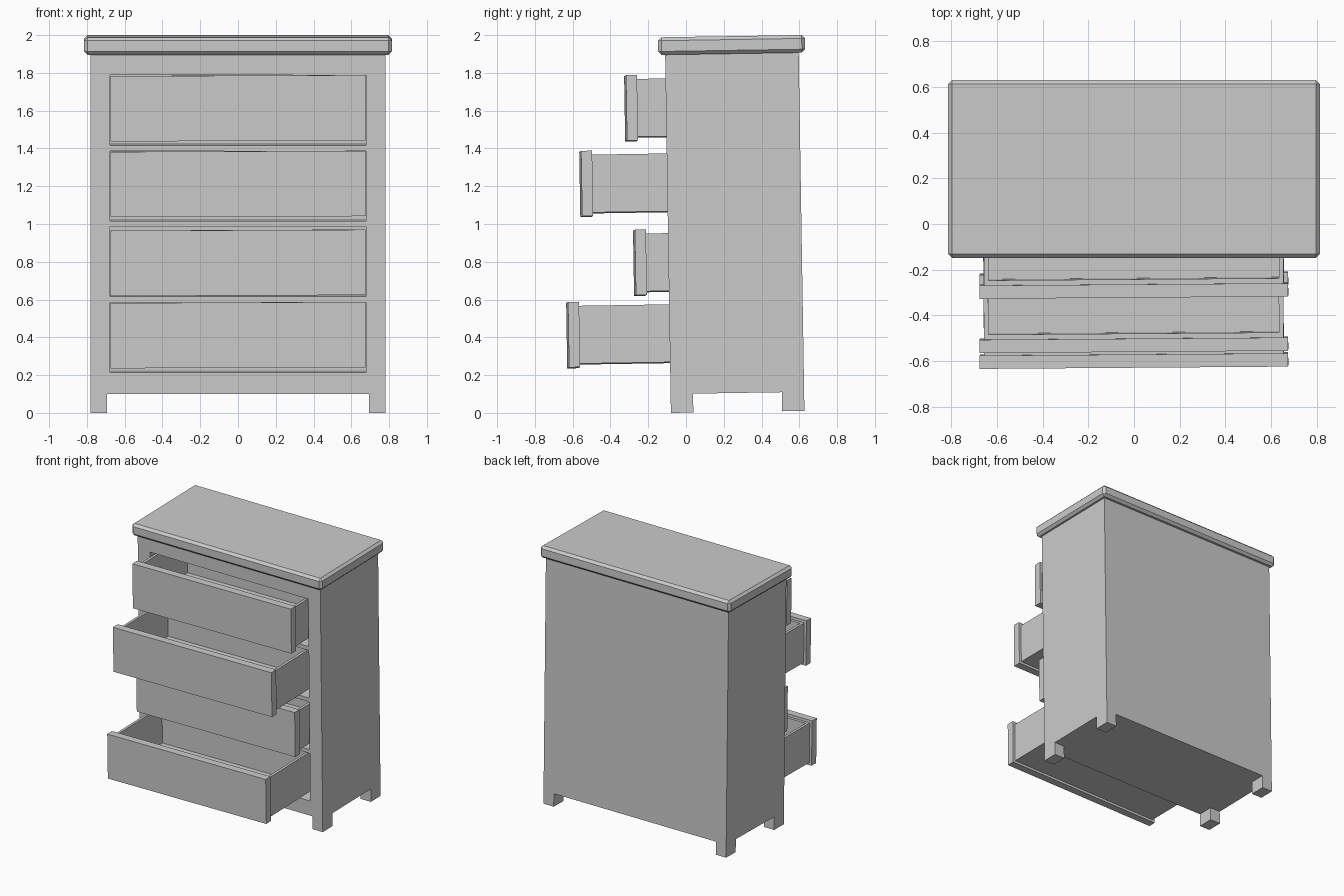
import bpy, bmesh
from mathutils import Matrix, Vector

if "Cube" in bpy.data.objects:
    bpy.data.objects.remove(bpy.data.objects["Cube"])


def box(name, x0, x1, y0, y1, z0, z1):
    bm = bmesh.new()
    bmesh.ops.create_cube(bm, size=1)
    for v in bm.verts:
        v.co = Vector(((x0 + x1) / 2 + v.co.x * (x1 - x0),
                       (y0 + y1) / 2 + v.co.y * (y1 - y0),
                       (z0 + z1) / 2 + v.co.z * (z1 - z0)))
    me = bpy.data.meshes.new(name)
    bm.to_mesh(me)
    bm.free()
    ob = bpy.data.objects.new(name, me)
    bpy.context.collection.objects.link(ob)
    return ob


def modify(ob, kind, **settings):
    mod = ob.modifiers.new(kind, kind)
    for key, value in settings.items():
        setattr(mod, key, value)
    bpy.context.view_layer.objects.active = ob
    bpy.ops.object.modifier_apply(modifier=mod.name)


def cut(ob, *dims):
    cutter = box("cutter", *dims)
    cutter.hide_render = True
    modify(ob, 'BOOLEAN', operation='DIFFERENCE', solver='EXACT', object=cutter)
    bpy.data.objects.remove(cutter)


# whole chest leans slightly forward
lean = Matrix.Translation((0, 0, 0.0013)) @ Matrix.Rotation(0.016, 4, 'X')
parts = []

# cabinet with four drawer openings and corner feet
cabinet = box("cabinet", -0.782, 0.782, -0.08, 0.627, 0, 1.9)
for i in range(4):
    z = 0.214 + 0.401 * i
    cut(cabinet, -0.677, 0.677, -0.2, 0.622, z, z + 0.371)
cut(cabinet, -0.694, 0.694, -0.3, 0.9, -0.2, 0.1)
cut(cabinet, -1, 1, 0.039, 0.509, -0.2, 0.1)
parts.append(cabinet)

# chamfered top board
top = box("top_board", -0.814, 0.814, -0.117, 0.662, 1.896, 1.989)
modify(top, 'BEVEL', width=0.018, segments=1, limit_method='NONE')
parts.append(top)

# drawers pulled out by different amounts: (front face y, centre z)
for n, (y, z) in enumerate([(-0.62, 0.420), (-0.26, 0.797), (-0.538, 1.219), (-0.294, 1.616)]):
    skew = (Matrix.Translation((0, y, z)) @ Matrix.Rotation(0.0075, 4, 'Z')
            @ Matrix.Rotation(-0.004, 4, 'Y'))
    front = box(f"drawer_front_{n + 1}", -0.675, 0.675, 0, 0.058, -0.173, 0.173)
    tray = box(f"drawer_tray_{n + 1}", -0.656, 0.656, 0.058, 0.64, -0.154, 0.152)
    cut(tray, -0.636, 0.636, 0.08, 0.62, -0.136, 0.3)
    for ob in (front, tray):
        ob.data.transform(skew)
        parts.append(ob)

for ob in parts:
    ob.data.transform(lean)
